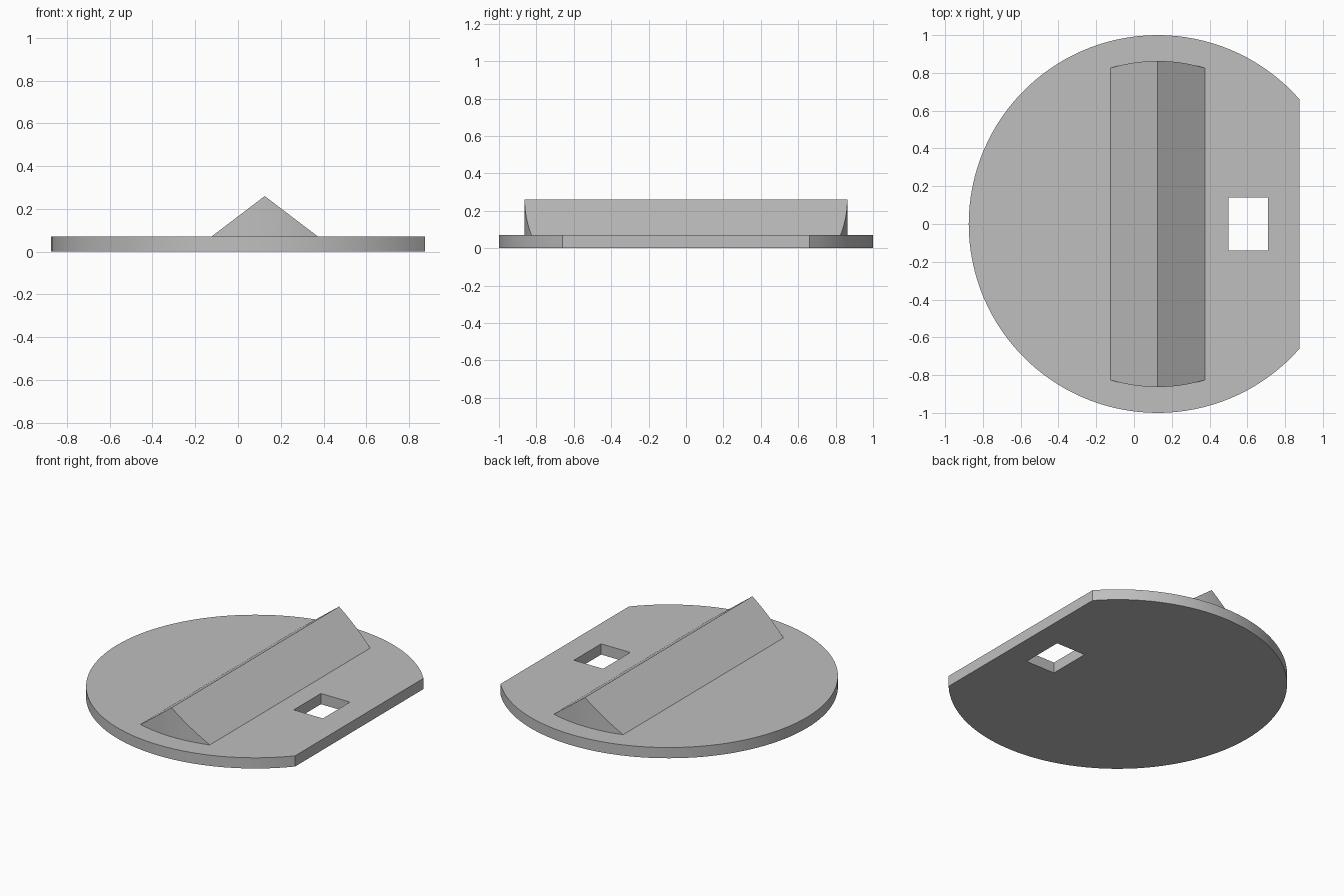
import bpy
import bmesh
import math

if "Cube" in bpy.data.objects:
    bpy.data.objects.remove(bpy.data.objects["Cube"])

CENTRE_X = 0.125
THICK = 0.07

grey = bpy.data.materials.new("plain grey")
grey.use_nodes = True
colour = (0.52, 0.52, 0.52, 1)
grey.diffuse_color = colour
grey.node_tree.nodes["Principled BSDF"].inputs["Base Color"].default_value = colour


def prism(name, outline, axis, length):
    """Extrude a closed 3D outline along an axis into a solid object."""
    bm = bmesh.new()
    face = bm.faces.new([bm.verts.new(p) for p in outline])
    out = bmesh.ops.extrude_face_region(bm, geom=[face])
    moved = [v for v in out["geom"] if isinstance(v, bmesh.types.BMVert)]
    bmesh.ops.translate(bm, verts=moved, vec=[a * length for a in axis])
    bmesh.ops.recalc_face_normals(bm, faces=bm.faces)
    mesh = bpy.data.meshes.new(name)
    bm.to_mesh(mesh)
    bm.free()
    mesh.materials.append(grey)
    obj = bpy.data.objects.new(name, mesh)
    bpy.context.collection.objects.link(obj)
    return obj


def arc(radius, start, end, steps, z):
    angles = [start + (end - start) * i / steps for i in range(steps + 1)]
    return [(CENTRE_X + radius * math.cos(a), radius * math.sin(a), z) for a in angles]


def combine(obj, cutter, operation):
    """Apply a boolean, then discard the cutter."""
    cutter.hide_render = True
    mod = obj.modifiers.new("cut", "BOOLEAN")
    mod.object, mod.operation, mod.solver = cutter, operation, "EXACT"
    bpy.ops.object.select_all(action="DESELECT")
    bpy.context.view_layer.objects.active = obj
    obj.select_set(True)
    bpy.ops.object.modifier_apply(modifier=mod.name)
    bpy.data.objects.remove(cutter)
    bpy.ops.object.shade_smooth_by_angle(angle=math.radians(25))


# Round plate with one flat side
flat = math.acos(0.75)
plate = prism("base_plate", arc(1, flat, math.tau - flat, 96, 0), (0, 0, 1), THICK)

# Rectangular through hole near the flat side
hole = [(0.5, -0.14, -0.1), (0.71, -0.14, -0.1), (0.71, 0.14, -0.1), (0.5, 0.14, -0.1)]
combine(plate, prism("hole_cutter", hole, (0, 0, 1), 0.4), "DIFFERENCE")

# Triangular ridge whose ends follow a smaller circle
triangle = [(CENTRE_X - 0.25, -1, THICK), (CENTRE_X + 0.25, -1, THICK), (CENTRE_X, -1, 0.26)]
ridge = prism("ridge", triangle, (0, 1, 0), 2)
combine(ridge, prism("ridge_end_cutter", arc(0.863, 0, math.tau, 128, -0.1)[:-1], (0, 0, 1), 0.6), "INTERSECT")
